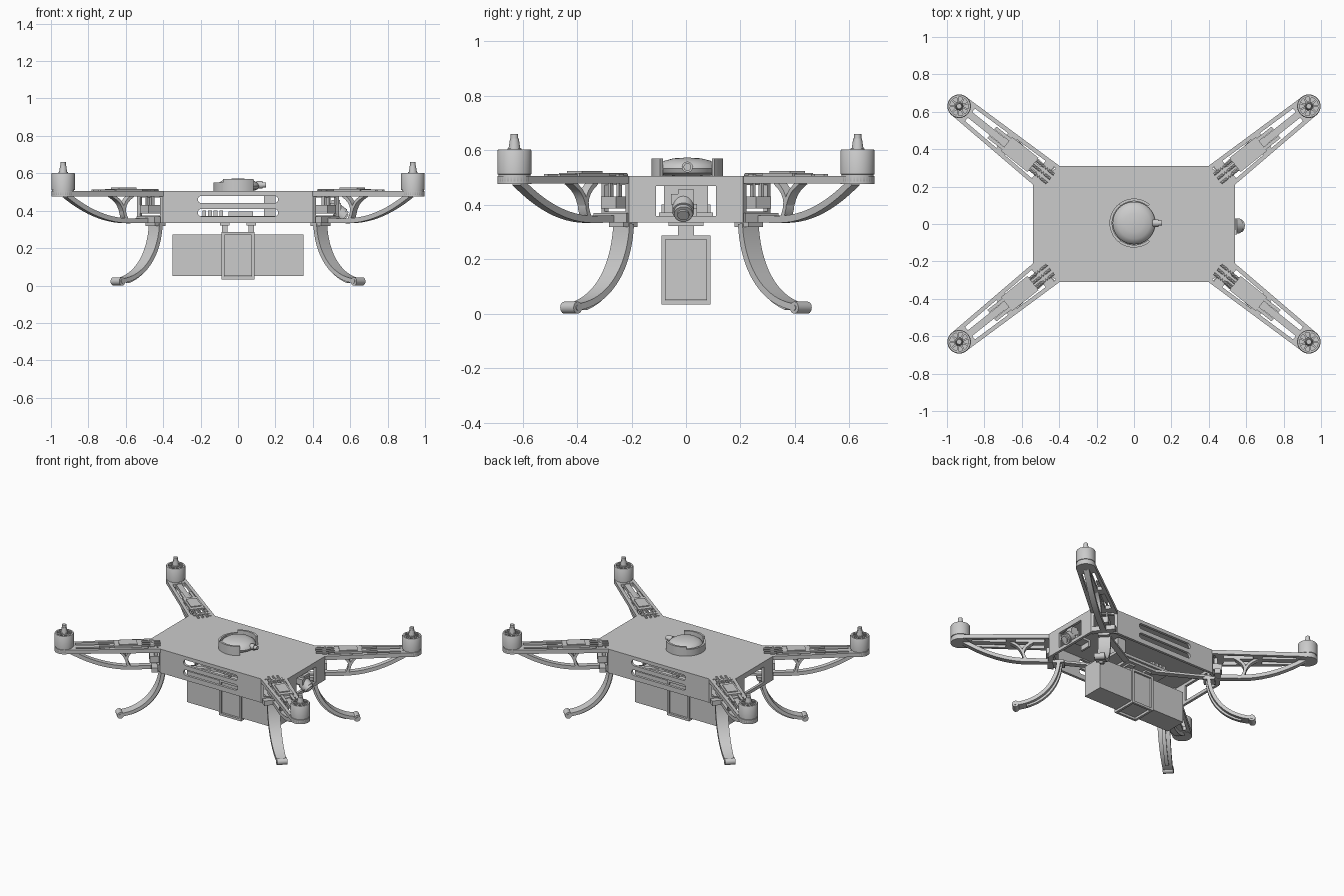
import bpy, bmesh, math
from mathutils import Matrix, Vector
from mathutils.geometry import interpolate_bezier

if "Cube" in bpy.data.objects:
    bpy.data.objects.remove(bpy.data.objects["Cube"])

I = Matrix.Identity(4)
ARM = Matrix.Translation((.47, .26, 0)) @ Matrix.Rotation(math.radians(38.5), 4, 'Z')
LEG = Matrix.Translation((.425, .215, 0)) @ Matrix.Rotation(math.radians(43.6), 4, 'Z')


def finish(name, bm, mirror="", smooth=True):
    bmesh.ops.recalc_face_normals(bm, faces=bm.faces)
    me = bpy.data.meshes.new(name)
    bm.to_mesh(me)
    bm.free()
    ob = bpy.data.objects.new(name, me)
    bpy.context.collection.objects.link(ob)
    if smooth:
        bpy.ops.object.select_all(action='DESELECT')
        ob.select_set(True)
        bpy.context.view_layer.objects.active = ob
        bpy.ops.object.shade_smooth_by_angle(angle=math.radians(35))
    if mirror:
        m = ob.modifiers.new("mirror", 'MIRROR')
        m.use_axis = ('x' in mirror, 'y' in mirror, False)
        m.use_mirror_merge = False
    return ob


def box(bm, lo, hi, M=I):
    lo, hi = Vector(lo), Vector(hi)
    S = Matrix.Diagonal((*(hi - lo), 1))
    bmesh.ops.create_cube(bm, size=1, matrix=M @ Matrix.Translation((lo + hi) / 2) @ S)


def rod(bm, p, q, r1, r2=None, n=24, M=I):
    p, q = Vector(p), Vector(q)
    R = (q - p).to_track_quat('Z', 'Y').to_matrix().to_4x4()
    bmesh.ops.create_cone(bm, cap_ends=True, segments=n, radius1=r1, radius2=r1 if r2 is None else r2,
                          depth=(q - p).length, matrix=M @ Matrix.Translation((p + q) / 2) @ R)


def lathe(bm, prof, c=(0, 0), n=32):
    vs = [bm.verts.new((c[0] + r, c[1], z)) for r, z in prof]
    es = [bm.edges.new(e) for e in zip(vs, vs[1:])]
    bmesh.ops.spin(bm, geom=vs + es, cent=(*c, 0), axis=(0, 0, 1), angle=math.tau, steps=n)
    bmesh.ops.remove_doubles(bm, verts=bm.verts, dist=1e-5)


def loft(bm, rings, caps=True):
    rows = [[bm.verts.new(v) for v in ring] for ring in rings]
    n = len(rows[0])
    for a, b in zip(rows, rows[1:]):
        for i in range(n):
            bm.faces.new((a[i], a[(i + 1) % n], b[(i + 1) % n], b[i]))
    bm.faces.new(rows[-1])
    if caps:
        bm.faces.new(rows[0])


def beam(bm, path, t, span, M):
    """Band following (s, z) path, thickness t, sideways limits span(s)."""
    rings = []
    for i, (s, z) in enumerate(path):
        a, b = Vector(path[max(i - 1, 0)]), Vector(path[min(i + 1, len(path) - 1)])
        d = (b - a).normalized()
        n = Vector((-d.y, d.x)) * t / 2
        w1, w2 = span(s)
        rings.append([M @ Vector((s + k * n.x, w, z + k * n.y))
                      for k, w in ((1, w1), (1, w2), (-1, w2), (-1, w1))])
    loft(bm, rings)


def bez(*p, n=14):
    return [tuple(v)[:2] for v in interpolate_bezier(*[Vector((*q, 0)) for q in p], n)]


# body shell, open underneath
plan = [(.40, .31), (.54, .21), (.54, -.21), (.40, -.31), (-.40, -.31), (-.54, -.21), (-.54, .21), (-.40, .31)]
bm = bmesh.new()
loft(bm, [[(x, y, z) for x, y in plan] for z in (.335, .505)], caps=False)
body = finish("body_shell", bm, smooth=False)
sol = body.modifiers.new("wall", 'SOLIDIFY')
sol.thickness, sol.offset, sol.use_even_offset = .018, -1, True

# cutters: side slots, end windows, corner openings
bm = bmesh.new()
for z in (.39, .46):
    ring = []
    for i in range(18):
        a = math.pi * (i if i < 9 else i - 1) / 8 - math.pi / 2
        cx = .195 if i < 9 else -.02
        ring.append((cx + .02 * math.cos(a), z + .02 * math.sin(a)))
    loft(bm, [[(x, y, h) for x, h in ring] for y in (.27, .35)])
box(bm, (.50, -.02, .358), (.58, .11, .468))
CH = Matrix.Translation((.47, .26, 0)) @ Matrix.Rotation(math.atan2(.14, .10), 4, 'Z')
box(bm, (-.045, -.066, .375), (.04, .066, .472), CH)
cut = finish("body_cutter", bm, "xy", smooth=False)
cut.hide_render = True
cut.display_type = 'WIRE'
bo = body.modifiers.new("openings", 'BOOLEAN')
bo.operation, bo.object, bo.solver = 'DIFFERENCE', cut, 'EXACT'
bo.use_self = True

# underside cross struts and centre plate
bm = bmesh.new()
for sg in (1, -1):
    R = Matrix.Rotation(sg * math.atan2(.25, .46), 4, 'Z')
    box(bm, (-.51, -.02, .335), (.51, .02, .35), R)
box(bm, (-.12, -.085, .334), (.12, .085, .352))
finish("belly_struts", bm, smooth=False)

# electronics inside the body
bm = bmesh.new()
box(bm, (-.22, -.1, .352), (.22, .1, .372))
for x in (-.19, -.16, -.13, -.10):
    box(bm, (x, -.09, .37), (x + .02, .09, .40))
box(bm, (-.05, -.06, .37), (.08, .06, .395))
box(bm, (.14, -.08, .37), (.2, .08, .48))
finish("flight_electronics", bm, smooth=False)

# arms: slotted top plate over a slim central truss with a forked strut
hw = lambda s: .083 - .035 * s
mid = lambda s: (-.019, .019)
full = lambda s: (-hw(s) + .005, hw(s) - .005)
curve = [(-.01, .348), (.06, .347)] + bez((.15, .346), (.32, .346), (.46, .41), (.575, .483))
bm = bmesh.new()
for sg in (1, -1):
    beam(bm, [(-.01 - sg * .023, .491), (.594, .491)], .028,
         lambda s: (sg * (hw(s) - .022), sg * hw(s)), ARM)
for a, b in ((-.005, .05), (.24, .30), (.52, .594)):
    beam(bm, [(a, .491), (b, .491)], .026, full, ARM)
beam(bm, [(0, .489), (.55, .489)], .022, mid, ARM)
beam(bm, curve, .026, mid, ARM)
beam(bm, bez((.17, .35), (.20, .40), (.20, .44), (.13, .482), n=8), .018, mid, ARM)
beam(bm, bez((.19, .40), (.21, .45), (.23, .46), (.27, .482), n=8), .016, mid, ARM)
beam(bm, [(-.01, .352), (.03, .352)], .034, full, ARM)
rod(bm, (.594, 0, .475), (.594, 0, .505), .063, n=32, M=ARM)
finish("arms", bm, "xy")

# plug block at each arm root
bm = bmesh.new()
box(bm, (-.04, -.035, .385), (.04, .035, .43), ARM)
for w in (-.025, .015):
    box(bm, (-.01, w, .43), (.01, w + .01, .48), ARM)
finish("arm_plugs", bm, "xy", smooth=False)

# speed controllers with leads
bm = bmesh.new()
box(bm, (.09, -.048, .503), (.27, .048, .517), ARM)
box(bm, (.12, -.036, .516), (.24, .036, .523), ARM)
for w in (-.03, 0, .03):
    rod(bm, (-.03, w, .509), (.10, w, .509), .007, n=8, M=ARM)
box(bm, (.01, -.05, .503), (.04, .05, .512), ARM)
for w in (-.03, .03):
    box(bm, (.26, w - .009, .503), (.37, w + .009, .513), ARM)
finish("speed_controllers", bm, "xy")

# motors
mc = ARM @ Vector((.594, 0, 0))
bm = bmesh.new()
lathe(bm, [(0, .48), (.06, .48), (.063, .485), (.063, .505), (.059, .506), (.059, .511), (.063, .512),
           (.063, .597), (.060, .602), (.050, .602), (.050, .58), (0, .58)], mc.xy)
for i in range(9):
    R = Matrix.Translation(mc) @ Matrix.Rotation(i * math.tau / 9, 4, 'Z')
    box(bm, (.012, -.005, .578), (.054, .005, .601), R)
rod(bm, mc + Vector((0, 0, .578)), mc + Vector((0, 0, .606)), .026)
rod(bm, mc + Vector((0, 0, .604)), mc + Vector((0, 0, .642)), .022, .016)
rod(bm, mc + Vector((0, 0, .64)), mc + Vector((0, 0, .66)), .014)
finish("motors", bm, "xy")

# landing legs with rib, top plate and foot roller
path = bez((.02, .33), (.03, .17), (.13, .04), (.30, .024), n=18)
bm = bmesh.new()
beam(bm, path, .024, lambda s: (-.042 + .035 * s, .042 - .035 * s), LEG)
beam(bm, [(s - .012, z - .012) for s, z in path[:-2]], .018, lambda s: (-.012, .012), LEG)
box(bm, (-.015, -.037, .318), (.06, .037, .338), LEG)
rod(bm, (.30, -.034, .022), (.30, .034, .022), .022, M=LEG)
for sg in (1, -1):
    rod(bm, (.30, sg * .03, .022), (.30, sg * .037, .022), .010, n=16, M=LEG)
finish("landing_legs", bm, "xy")

# battery
bm = bmesh.new()
box(bm, (-.35, -.077, .05), (.35, .077, .273))
finish("battery", bm, smooth=False)

# battery cage: twelve edge bars, plus hangers
bm = bmesh.new()
X, Y, Z0, Z1, t = .087, .09, .033, .287, .016
for sx in (-X, X - t):
    for sy in (-Y, Y - t):
        box(bm, (sx, sy, Z0), (sx + t, sy + t, Z1))
    for z in (Z0, Z1 - t):
        box(bm, (sx, -Y, z), (sx + t, Y, z + t))
for sy in (-Y, Y - t):
    for z in (Z0, Z1 - t):
        box(bm, (-X, sy, z), (X, sy + t, z + t))
for x in (-.085, .055):
    box(bm, (x, -.03, .28), (x + .03, .03, .34))
    box(bm, (x - .01, -.065, .322), (x + .04, .065, .338))
finish("battery_cage", bm, smooth=False)

# satellite receiver puck and its holder: tall side walls, lower back wall
bm = bmesh.new()
lathe(bm, [(0, .573), (.05, .57), (.085, .561), (.107, .546), (.114, .532), (.107, .516), (.09, .508), (0, .503)],
      (0, .005), 40)
rod(bm, (.10, .005, .538), (.13, .005, .538), .020)
rod(bm, (.13, .005, .538), (.15, .005, .538), .014)
finish("receiver_puck", bm)
bm = bmesh.new()
for a0, a1, top in ((50, 128, .57), (128, 232, .552), (232, 310, .57)):
    rings = []
    for i in range(15):
        a = math.radians(a0 + (a1 - a0) * i / 14)
        rings.append([(r * math.cos(a), .005 + r * math.sin(a), z)
                      for r, z in ((.117, .503), (.131, .503), (.131, top), (.117, top))])
    loft(bm, rings)
finish("receiver_holder", bm)

# nose camera, tilted down
bm = bmesh.new()
box(bm, (.49, -.055, .40), (.55, .03, .44))
box(bm, (.50, -.03, .44), (.545, .03, .456))
rod(bm, (.525, -.01, .40), (.56, -.01, .374), .040, n=32)
rod(bm, (.56, -.01, .374), (.572, -.01, .365), .034, n=32)
rod(bm, (.572, -.01, .365), (.578, -.01, .36), .022, n=24)
box(bm, (.40, -.04, .385), (.51, .04, .402))
box(bm, (.40, -.04, .35), (.415, .04, .40))
finish("nose_camera", bm)
